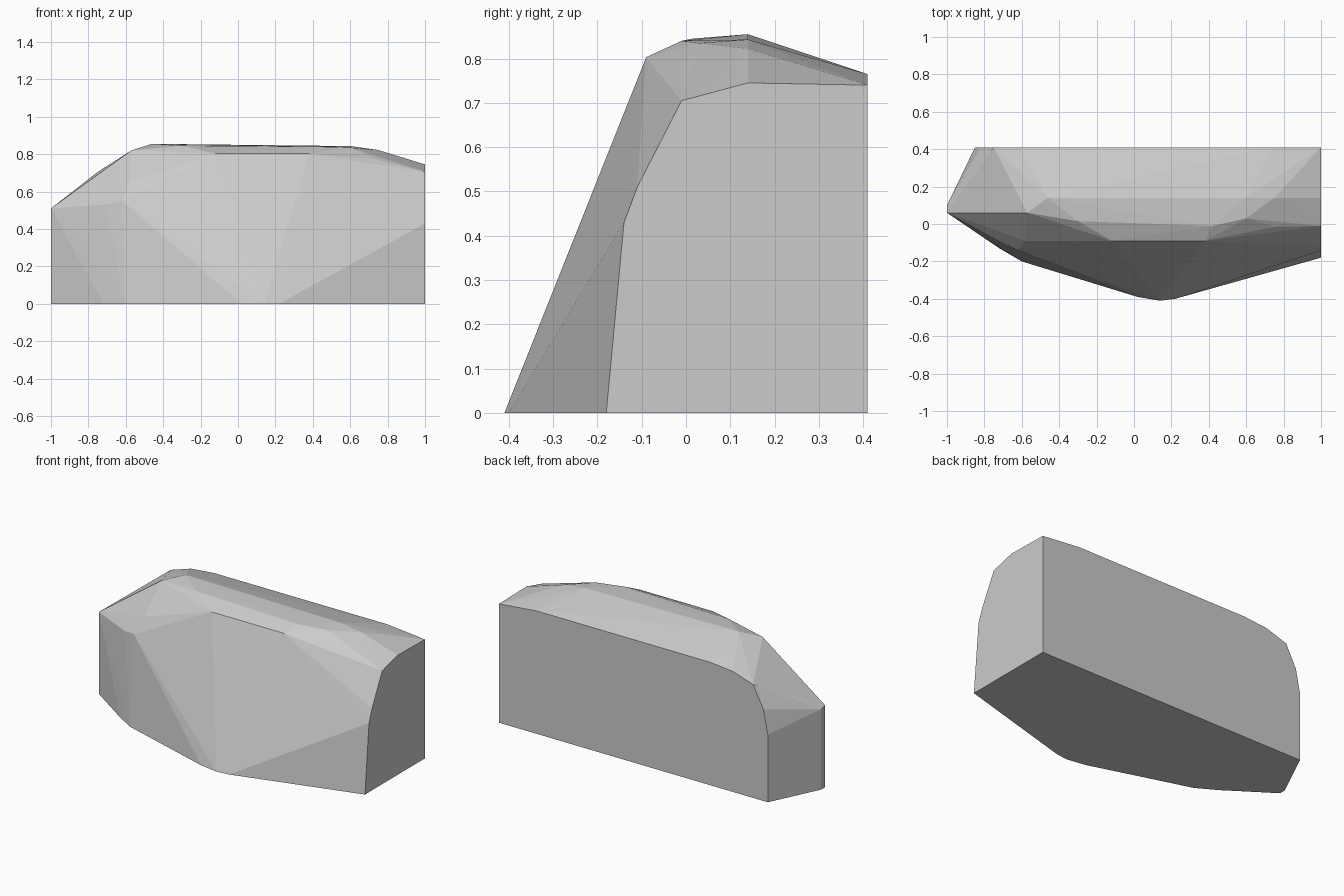
import bpy
import bmesh
import math

old = bpy.data.objects.get("Cube")
if old:
    bpy.data.objects.remove(old, do_unlink=True)


def make_material(name, colour):
    mat = bpy.data.materials.new(name)
    mat.use_nodes = True
    mat.diffuse_color = colour
    mat.node_tree.nodes["Principled BSDF"].inputs["Base Color"].default_value = colour
    return mat


def hull_object(name, points, mat):
    """Wrap a faceted convex skin around the outline points."""
    mesh = bpy.data.meshes.new(name)
    bm = bmesh.new()
    for p in points:
        bm.verts.new(p)
    result = bmesh.ops.convex_hull(bm, input=bm.verts[:])
    inside = set(result["geom_interior"]) | set(result["geom_unused"])
    loose = [v for v in inside if isinstance(v, bmesh.types.BMVert)]
    bmesh.ops.delete(bm, geom=loose, context="VERTS")
    # Merge triangles that share one flat facet
    bmesh.ops.dissolve_limit(bm, angle_limit=math.radians(0.5),
                             verts=bm.verts[:], edges=bm.edges[:])
    bmesh.ops.recalc_face_normals(bm, faces=bm.faces[:])
    bm.to_mesh(mesh)
    bm.free()
    mesh.materials.append(mat)
    obj = bpy.data.objects.new(name, mesh)
    bpy.context.collection.objects.link(obj)
    return obj


BACK, LEFT, RIGHT = 0.41, 1.0, -1.0

# Footprint on the ground (x, y)
footprint = [(LEFT, BACK), (LEFT, -0.18), (0.22, -0.4), (0.14, -0.41),
             (0.02, -0.39), (-0.6, -0.2), (-0.72, -0.13),
             (RIGHT, 0.06), (RIGHT, 0.1), (-0.85, BACK)]

# Flat left end (y, z)
left_end = [(-0.14, 0.43), (-0.11, 0.51), (-0.01, 0.705),
            (0.14, 0.745), (BACK, 0.74)]

# Flat back wall (x, z)
back_wall = [(0.74, 0.765), (-0.45, 0.765), (-0.61, 0.75),
             (-0.75, 0.705), (-0.82, 0.57), (-0.85, 0.42)]

# Narrow right end (y, z)
right_end = [(0.06, 0.51), (0.1, 0.5)]

# Crown of the rock, with its front brow and shoulders (x, y, z)
crown = [(-0.46, 0.14, 0.855), (0.6, 0.14, 0.843), (0.75, 0.14, 0.822),
         (-0.57, 0.06, 0.82), (-0.3, 0.015, 0.845), (0.42, -0.01, 0.84),
         (0.6, 0.03, 0.835), (0.75, -0.015, 0.77)]
brow = [(-0.12, -0.09, 0.803), (0.38, -0.09, 0.803)]
shoulders = [(-0.58, -0.09, 0.65), (-0.68, -0.065, 0.6),
             (-0.62, -0.14, 0.55), (-0.71, -0.1, 0.53), (0.84, -0.06, 0.65)]

points = [(x, y, 0) for x, y in footprint]
points += [(LEFT, y, z) for y, z in left_end]
points += [(x, BACK, z) for x, z in back_wall]
points += [(RIGHT, y, z) for y, z in right_end]
points += crown + brow + shoulders

stone = make_material("stone grey", (0.6, 0.6, 0.6, 1))
hull_object("rock", points, stone)
